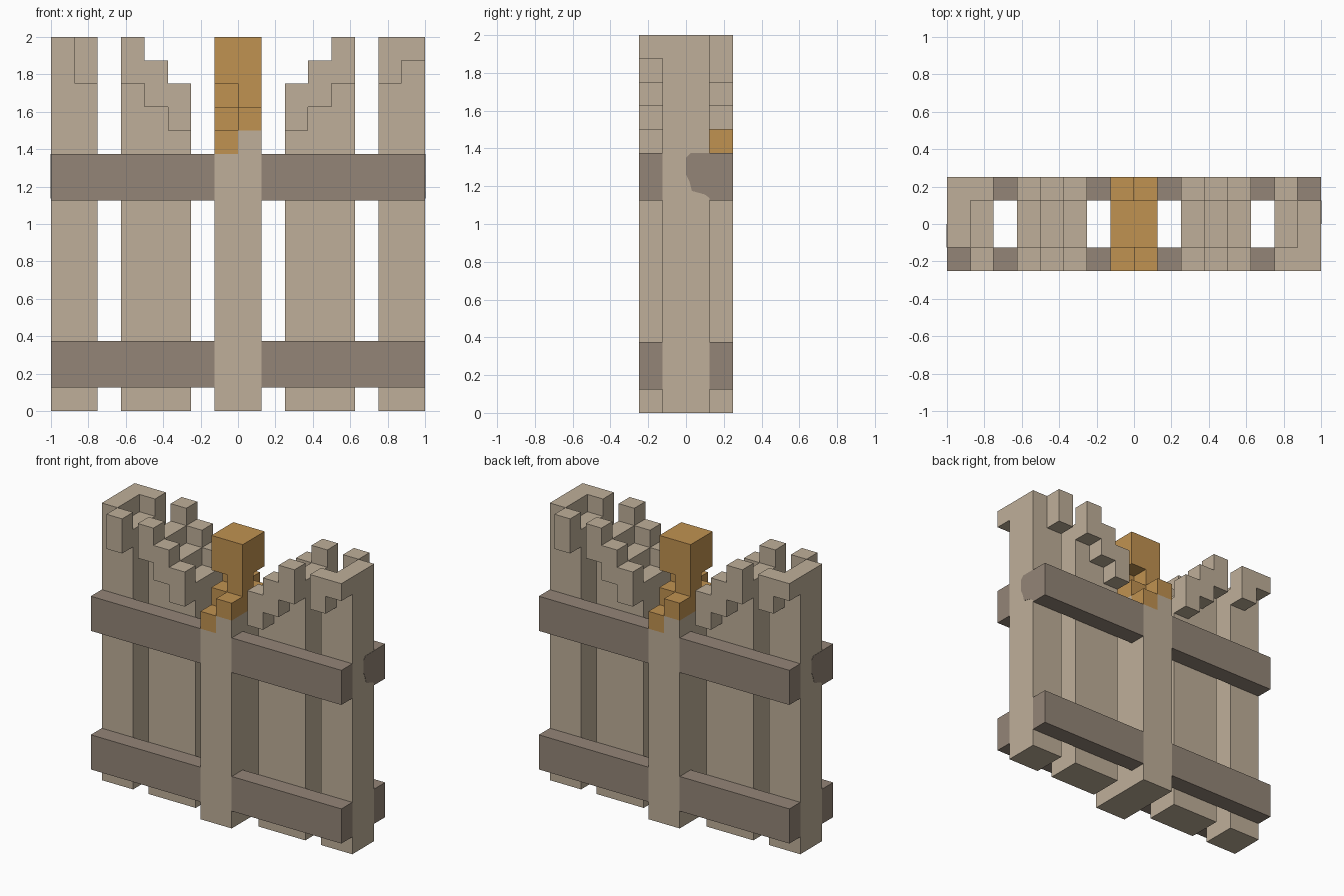
import bpy, bmesh, math

cube = bpy.data.objects.get("Cube")
if cube:
    bpy.data.objects.remove(cube)

U = 0.125  # block size; all part sizes below are in blocks


def material(name, rgb):
    m = bpy.data.materials.new(name)
    m.use_nodes = True
    col = (*rgb, 1.0)
    m.diffuse_color = col
    bsdf = next(n for n in m.node_tree.nodes if n.type == 'BSDF_PRINCIPLED')
    bsdf.inputs["Base Color"].default_value = col
    bsdf.inputs["Roughness"].default_value = 0.9
    return m


TAN = material("pale_wood", (0.52, 0.43, 0.32))
BROWN = material("rail_wood", (0.295, 0.235, 0.185))
AMBER = material("amber", (0.53, 0.288, 0.082))


def prism(name, outline, depth, mat, to_point, paired=True):
    """Extrude an outline; a paired part gets a copy turned half way round."""
    bm = bmesh.new()
    face = bm.faces.new([bm.verts.new(to_point(a, b, depth[0])) for a, b in outline])
    ext = bmesh.ops.extrude_face_region(bm, geom=[face])
    for v in ext["geom"]:
        if isinstance(v, bmesh.types.BMVert):
            v.co += to_point(0, 0, depth[1]) - to_point(0, 0, depth[0])
    bmesh.ops.recalc_face_normals(bm, faces=bm.faces)
    mesh = bpy.data.meshes.new(name)
    bm.to_mesh(mesh)
    bm.free()
    mesh.materials.append(mat)
    ob = bpy.data.objects.new(name, mesh)
    bpy.context.collection.objects.link(ob)
    if paired:
        twin = bpy.data.objects.new(name + "_turned", mesh)
        twin.rotation_euler.z = math.pi
        bpy.context.collection.objects.link(twin)
    return ob


from mathutils import Vector


def along_y(a, b, d):
    return Vector((a, d, b)) * U


def along_x(a, b, d):
    return Vector((d, a, b)) * U


def box(name, x, y, z, mat, paired=True):
    outline = [(x[0], z[0]), (x[1], z[0]), (x[1], z[1]), (x[0], z[1])]
    return prism(name, outline, y, mat, along_y, paired)


def steps(x0, z, n=3):
    """Stair line climbing outward."""
    return [p for i in range(n) for p in ((x0 + i, z + i), (x0 + i + 1, z + i))]


FRONT, MIDDLE, BACK = (-2, -1), (-1, 1), (1, 2)

# Outer post with a hooked rim on one face and a short stub on the other
prism("outer_post", [(6, 0), (8, 0), (8, 16), (7, 16), (7, 15), (6, 15)],
      MIDDLE, TAN, along_y)
prism("outer_post_hook", [(6, 14), (7, 14), (7, 15), (8, 15), (8, 16), (6, 16)],
      FRONT, TAN, along_y)
box("outer_post_stub", (6, 7), BACK, (14, 16), TAN)

# Wide plank with a stepped top and stepped rims on both faces
prism("wide_plank", [(5, 0), (2, 0)] + steps(2, 13), MIDDLE, TAN, along_y)
for side, span in (("front", FRONT), ("back", BACK)):
    prism("wide_plank_rim_" + side, steps(2, 12) + steps(2, 14)[::-1],
          span, TAN, along_y)
    # Horizontal rails on both faces, meeting the centre pole
    for level, z in (("lower", (1, 3)), ("upper", (9, 11))):
        box(f"{level}_rail_{side}", (1, 8), span, z, BROWN)

# Centre pole
box("centre_pole", (-1, 1), (-2, 2), (0, 11), TAN, paired=False)
box("centre_pole_shoulder", (0, 1), (-2, 1), (11, 12), TAN)

# Amber head on the pole
box("amber_low_step", (0, 1), BACK, (11, 12), AMBER)
box("amber_high_step", (0, 1), (-2, 1), (12, 13), AMBER)
box("amber_neck", (0, 1), (-1, 0), (13, 14), AMBER)
box("amber_head", (-1, 1), MIDDLE, (14, 16), AMBER, paired=False)

# Dark stain on the outer side of each end post
stain = [(1, 9.1), (0.8, 9.25), (0.25, 9.4), (0.15, 9.8),
         (0, 10.1), (0, 10.8), (0.2, 11), (1, 11)]
prism("post_stain", stain, (7.99, 8.015), BROWN, along_x)
